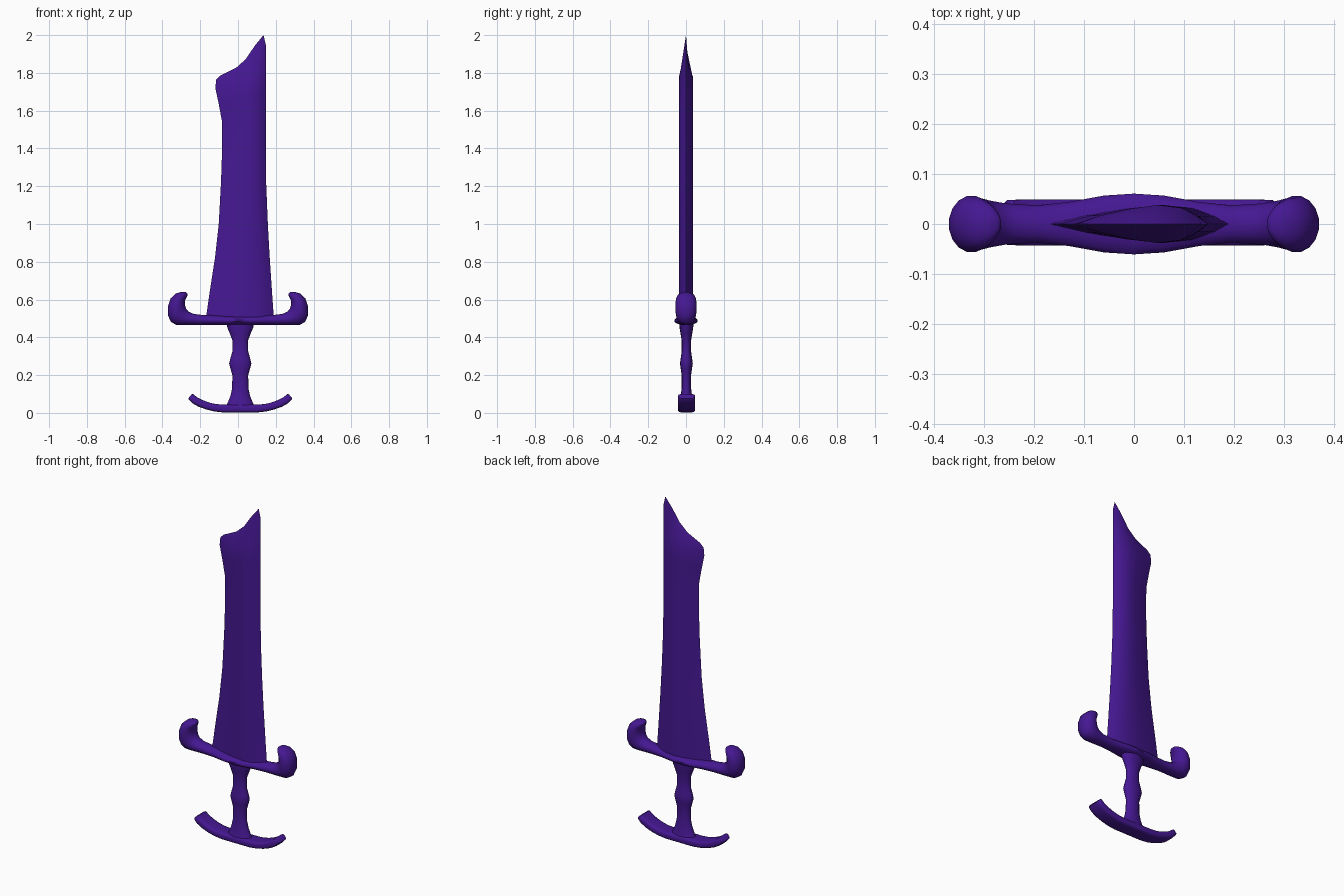
import bpy, bmesh
from math import sin, cos, pi, radians

mat = bpy.data.materials.new("purple")
mat.diffuse_color = (0.06, 0.009, 0.29, 1)


def loft(name, rings, angle=40):
    """Skin a list of equal-length point rings and cap both ends."""
    bm = bmesh.new()
    vs = [[bm.verts.new(p) for p in r] for r in rings]
    n = len(vs[0])
    for a, b in zip(vs, vs[1:]):
        for i in range(n):
            j = (i + 1) % n
            bm.faces.new((a[i], a[j], b[j], b[i]))
    bm.faces.new(vs[0])
    bm.faces.new(vs[-1])
    bmesh.ops.remove_doubles(bm, verts=bm.verts, dist=0.0004)
    bmesh.ops.recalc_face_normals(bm, faces=bm.faces)
    me = bpy.data.meshes.new(name)
    bm.to_mesh(me)
    bm.free()
    ob = bpy.data.objects.new(name, me)
    bpy.context.collection.objects.link(ob)
    me.materials.append(mat)
    bpy.ops.object.select_all(action='DESELECT')
    ob.select_set(True)
    bpy.context.view_layer.objects.active = ob
    bpy.ops.object.shade_smooth_by_angle(angle=radians(angle))
    return ob


def sgn_pow(v, e):
    return abs(v) ** e * (1 if v >= 0 else -1)


def curved_bar(name, half, cx, cy, power, n=16):
    """Mirrored bar; stations are (upper x, z, lower x, z, half depth)."""
    stations = [(-a, b, -c, d, w) for a, b, c, d, w in reversed(half[1:])] + half
    rings = []
    for ux, uz, lx, lz, w in stations:
        ring = []
        for i in range(n):
            t = 2 * pi * (i + 0.5) / n
            k = sgn_pow(sin(t), power) / 2
            ring.append((cx + (ux + lx) / 2 + (ux - lx) * k,
                         cy + w * sgn_pow(cos(t), power),
                         (uz + lz) / 2 + (uz - lz) * k))
        rings.append(ring)
    return loft(name, rings, 45)


# Blade: lens sections between left and right outline points
US = (0, 0.2, 0.42, 0.62, 0.8, 0.92, 1)
THICK = (0, 0.45, 0.8, 1, 0.85, 0.42, 0)
ROWS = [(-0.17, 0.50, 0.19, 0.50), (-0.15, 0.64, 0.18, 0.64),
        (-0.122, 0.82, 0.168, 0.82), (-0.102, 1.0, 0.158, 1.0),
        (-0.09, 1.22, 0.149, 1.22), (-0.084, 1.4, 0.148, 1.4),
        (-0.086, 1.55, 0.148, 1.58), (-0.103, 1.64, 0.148, 1.7),
        (-0.12, 1.72, 0.148, 1.81)]
TOP = [(-0.115, 1.765), (-0.092, 1.787), (-0.01, 1.827), (0.04, 1.872),
       (0.09, 1.945), (0.135, 2.0), (0.147, 1.95)]
rings = []
for lx, lz, rx, rz in ROWS:
    pts = [(lx + (rx - lx) * u, lz + (rz - lz) * u, 0.038 * t) for u, t in zip(US, THICK)]
    rings.append([(x, -y, z) for x, z, y in pts] + [(x, y, z) for x, z, y in pts[-2:0:-1]])
rings.append([(x, 0, z) for x, z in TOP] + [(x, 0, z) for x, z in TOP[-2:0:-1]])
loft("blade", rings, 35)

# Crossguard with upturned, bulbous horns
curved_bar("crossguard", [
    (0, 0.512, 0, 0.464, 0.062), (0.06, 0.513, 0.06, 0.464, 0.058),
    (0.13, 0.517, 0.13, 0.464, 0.045), (0.19, 0.519, 0.2, 0.464, 0.038),
    (0.235, 0.525, 0.29, 0.464, 0.042), (0.262, 0.537, 0.33, 0.466, 0.048),
    (0.274, 0.553, 0.357, 0.482, 0.053), (0.28, 0.572, 0.371, 0.515, 0.057),
    (0.28, 0.595, 0.371, 0.565, 0.057), (0.274, 0.607, 0.358, 0.606, 0.053),
    (0.269, 0.617, 0.33, 0.632, 0.043), (0.266, 0.624, 0.3, 0.641, 0.028),
    (0.266, 0.63, 0.277, 0.639, 0.012)], 0, 0, 1)

# Grip: oval turned profile (z, half width, half depth)
GRIP = [(0.03, 0.08, 0.042), (0.055, 0.066, 0.036), (0.09, 0.052, 0.03),
        (0.13, 0.043, 0.025), (0.2, 0.042, 0.025), (0.235, 0.052, 0.03),
        (0.262, 0.059, 0.034), (0.29, 0.052, 0.03), (0.325, 0.042, 0.025),
        (0.385, 0.042, 0.025), (0.42, 0.055, 0.031), (0.45, 0.068, 0.036),
        (0.475, 0.074, 0.038)]
loft("grip", [[(0.012 + a * cos(2 * pi * i / 16), 0.002 + b * sin(2 * pi * i / 16), z)
               for i in range(16)] for z, a, b in GRIP], 45)

# Pommel: flat strap with upswept ends
curved_bar("pommel", [
    (0, 0.044, 0, 0.002, 0.046), (0.09, 0.044, 0.09, 0.002, 0.046),
    (0.13, 0.047, 0.14, 0.008, 0.046), (0.165, 0.055, 0.18, 0.018, 0.046),
    (0.2, 0.068, 0.222, 0.033, 0.046), (0.23, 0.084, 0.255, 0.052, 0.046),
    (0.25, 0.1, 0.272, 0.07, 0.045), (0.258, 0.098, 0.276, 0.076, 0.04)],
    0.012, 0.003, 0.45)
